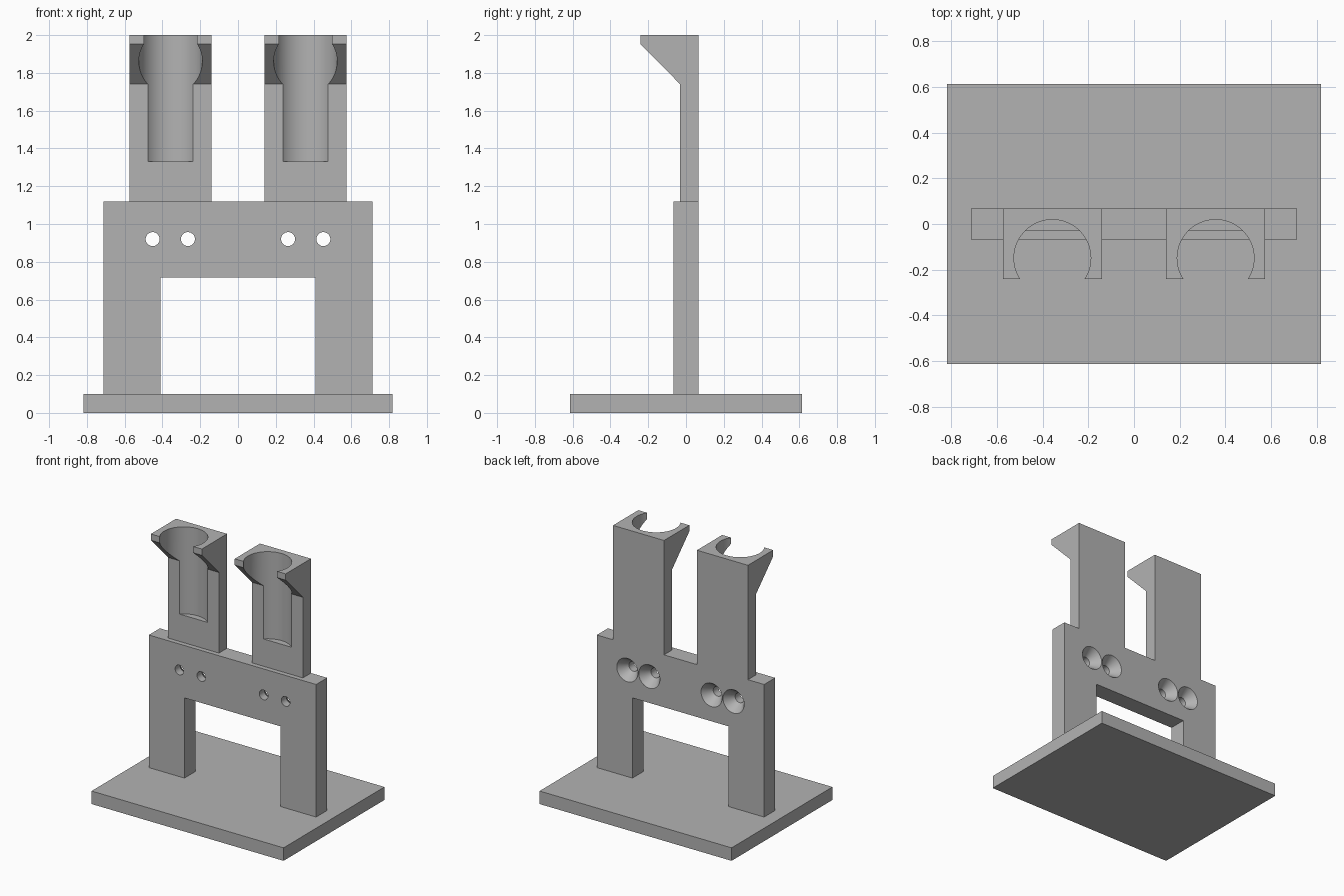
import bpy, bmesh, math
from mathutils import Matrix, Vector

cube = bpy.data.objects.get("Cube")
if cube:
    bpy.data.objects.remove(cube, do_unlink=True)

grey = bpy.data.materials.new("plain_grey")
grey.use_nodes = True
colour = (0.45, 0.45, 0.45, 1)
grey.diffuse_color = colour
grey.node_tree.nodes["Principled BSDF"].inputs["Base Color"].default_value = colour


def finish(name, bm):
    bmesh.ops.recalc_face_normals(bm, faces=bm.faces)
    mesh = bpy.data.meshes.new(name)
    bm.to_mesh(mesh)
    bm.free()
    mesh.materials.append(grey)
    obj = bpy.data.objects.new(name, mesh)
    bpy.context.collection.objects.link(obj)
    return obj


def extrude(name, points, direction):
    """Prism from a flat outline pushed along a direction."""
    bm = bmesh.new()
    face = bm.faces.new([bm.verts.new(p) for p in points])
    made = bmesh.ops.extrude_face_region(bm, geom=[face])["geom"]
    verts = [v for v in made if isinstance(v, bmesh.types.BMVert)]
    bmesh.ops.translate(bm, verts=verts, vec=Vector(direction))
    return finish(name, bm)


def lathe(name, profile, matrix, segments=64):
    """Solid of revolution from (radius, height) pairs, capped at both ends."""
    bm = bmesh.new()
    rings = []
    for r, h in profile:
        rings.append([bm.verts.new(matrix @ Vector((r * math.cos(a), r * math.sin(a), h)))
                      for a in (math.tau * i / segments for i in range(segments))])
    for low, high in zip(rings, rings[1:]):
        for i in range(segments):
            j = (i + 1) % segments
            bm.faces.new((low[i], low[j], high[j], high[i]))
    bm.faces.new(rings[0])
    bm.faces.new(rings[-1])
    return finish(name, bm)


def cut(target, cutter):
    mod = target.modifiers.new("cut", "BOOLEAN")
    mod.operation = "DIFFERENCE"
    mod.solver = "EXACT"
    mod.object = cutter
    bpy.ops.object.select_all(action="DESELECT")
    bpy.context.view_layer.objects.active = target
    target.select_set(True)
    bpy.ops.object.modifier_apply(modifier=mod.name)
    bpy.data.objects.remove(cutter, do_unlink=True)


def smooth(obj):
    bpy.ops.object.select_all(action="DESELECT")
    bpy.context.view_layer.objects.active = obj
    obj.select_set(True)
    bpy.ops.object.shade_smooth_by_angle(angle=math.radians(25))


BASE_X, BASE_Y, BASE_TOP = 0.817, 0.613, 0.10
FRAME_X, LEG_X, FRAME_TOP, ARCH_TOP = 0.712, 0.409, 1.12, 0.717
HALF_DEPTH = 0.067
HOLDER_X, HOLDER_HALF = 0.357, 0.217

# Base plate
extrude("base_plate", [(-BASE_X, -BASE_Y, 0), (BASE_X, -BASE_Y, 0),
                       (BASE_X, BASE_Y, 0), (-BASE_X, BASE_Y, 0)], (0, 0, BASE_TOP))

# Arched frame
outline = [(-FRAME_X, BASE_TOP), (-LEG_X, BASE_TOP), (-LEG_X, ARCH_TOP), (LEG_X, ARCH_TOP),
           (LEG_X, BASE_TOP), (FRAME_X, BASE_TOP), (FRAME_X, FRAME_TOP), (-FRAME_X, FRAME_TOP)]
frame = extrude("arched_frame", [(x, -HALF_DEPTH, z) for x, z in outline],
                (0, 2 * HALF_DEPTH, 0))

# Screw holes, countersunk from the back
for side in (-1, 1):
    for offset in (-0.0935, 0.0935):
        place = Matrix.Translation((side * 0.3585 + offset, 0, 0.92)) \
            @ Matrix.Rotation(-math.pi / 2, 4, "X")
        profile = [(0.037, -0.1), (0.037, -0.005), (0.09, HALF_DEPTH), (0.09, 0.1)]
        cut(frame, lathe("screw_cutter", profile, place, 48))
smooth(frame)

# Holders: upright with an overhanging lip and an open round socket
side_profile = [(HALF_DEPTH, FRAME_TOP), (-0.031, FRAME_TOP), (-0.031, 1.74),
                (-0.24, 1.952), (-0.24, 2), (HALF_DEPTH, 2)]
for name, side in (("right_holder", -1), ("left_holder", 1)):
    x = side * HOLDER_X
    holder = extrude(name, [(x - HOLDER_HALF, y, z) for y, z in side_profile],
                     (2 * HOLDER_HALF, 0, 0))
    socket = lathe("socket_cutter", [(0.168, 1.33), (0.168, 2.1)],
                   Matrix.Translation((x, -0.149, 0)), 96)
    cut(holder, socket)
    smooth(holder)
